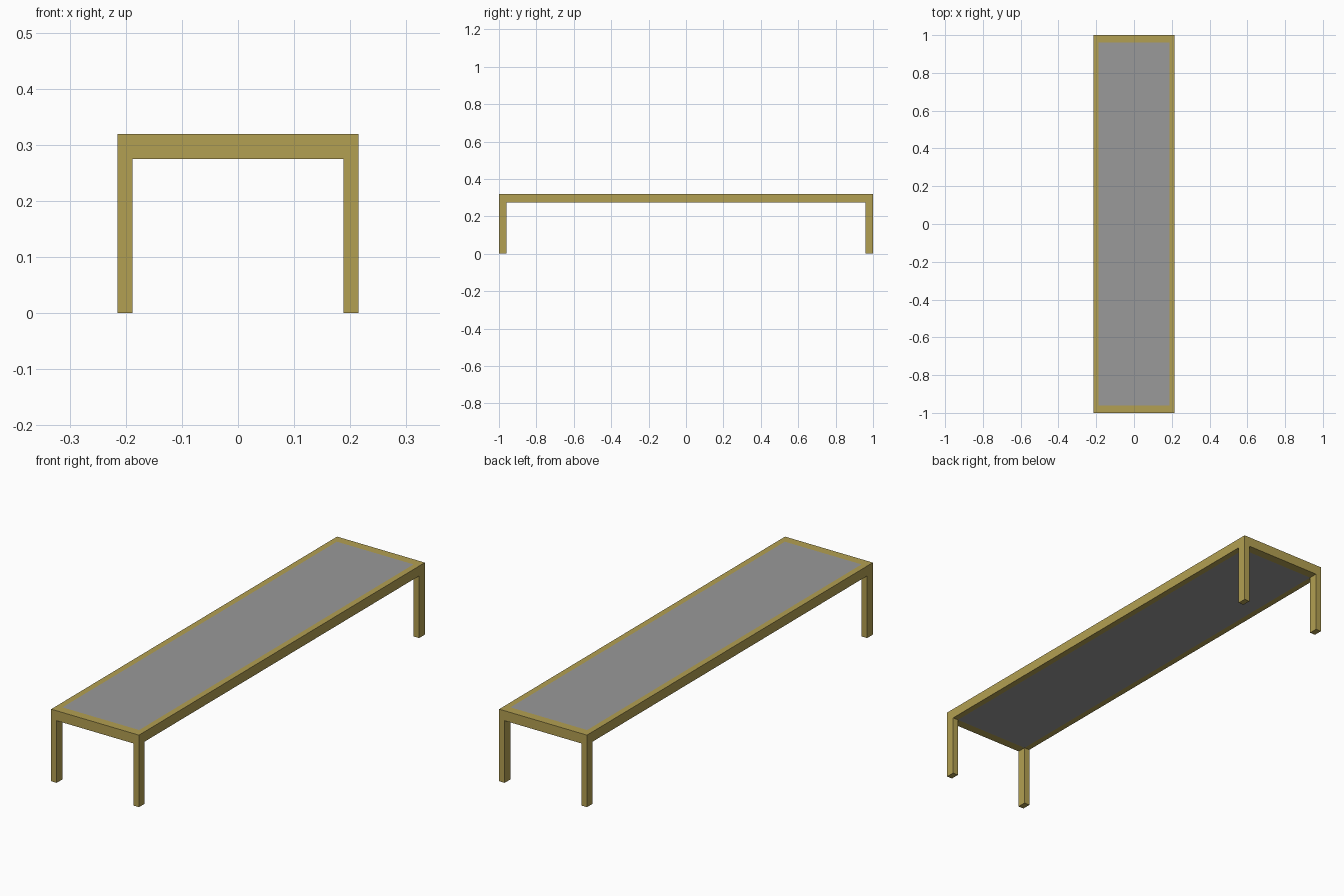
import bpy

cube = bpy.data.objects.get("Cube")
if cube:
    bpy.data.objects.remove(cube, do_unlink=True)

# Overall half sizes, heights and timber section
HX, HY = 0.215, 1.0
TOP, UNDER = 0.319, 0.275
WX, WY = 0.027, 0.04


def material(name, color):
    mat = bpy.data.materials.new(name)
    mat.use_nodes = True
    mat.diffuse_color = color
    mat.node_tree.nodes["Principled BSDF"].inputs["Base Color"].default_value = color
    return mat


def box(name, low, high, mat):
    """Axis-aligned box between two opposite corners."""
    bpy.ops.mesh.primitive_cube_add(size=1)
    obj = bpy.context.object
    obj.name = name
    obj.location = [(a + b) / 2 for a, b in zip(low, high)]
    obj.scale = [b - a for a, b in zip(low, high)]
    bpy.ops.object.transform_apply(location=True, rotation=False, scale=True)
    obj.data.materials.append(mat)
    return obj


gold = material("golden_wood", (0.45, 0.35, 0.085, 1))
grey = material("grey_panel", (0.32, 0.32, 0.32, 1))

# Top panel set flush inside the frame
box("top_panel", (WX - HX, WY - HY, UNDER), (HX - WX, HY - WY, TOP), grey)

# Long side rails
for side, x in (("right", -HX), ("left", HX - WX)):
    box(side + "_rail", (x, -HY, UNDER), (x + WX, HY, TOP), gold)

# Short end rails between the side rails
for end, y in (("front", -HY), ("back", HY - WY)):
    box(end + "_rail", (WX - HX, y, UNDER), (HX - WX, y + WY, TOP), gold)
    # Corner legs under the frame
    for side, x in (("right", -HX), ("left", HX - WX)):
        box(f"{end}_{side}_leg", (x, y, 0), (x + WX, y + WY, UNDER), gold)
